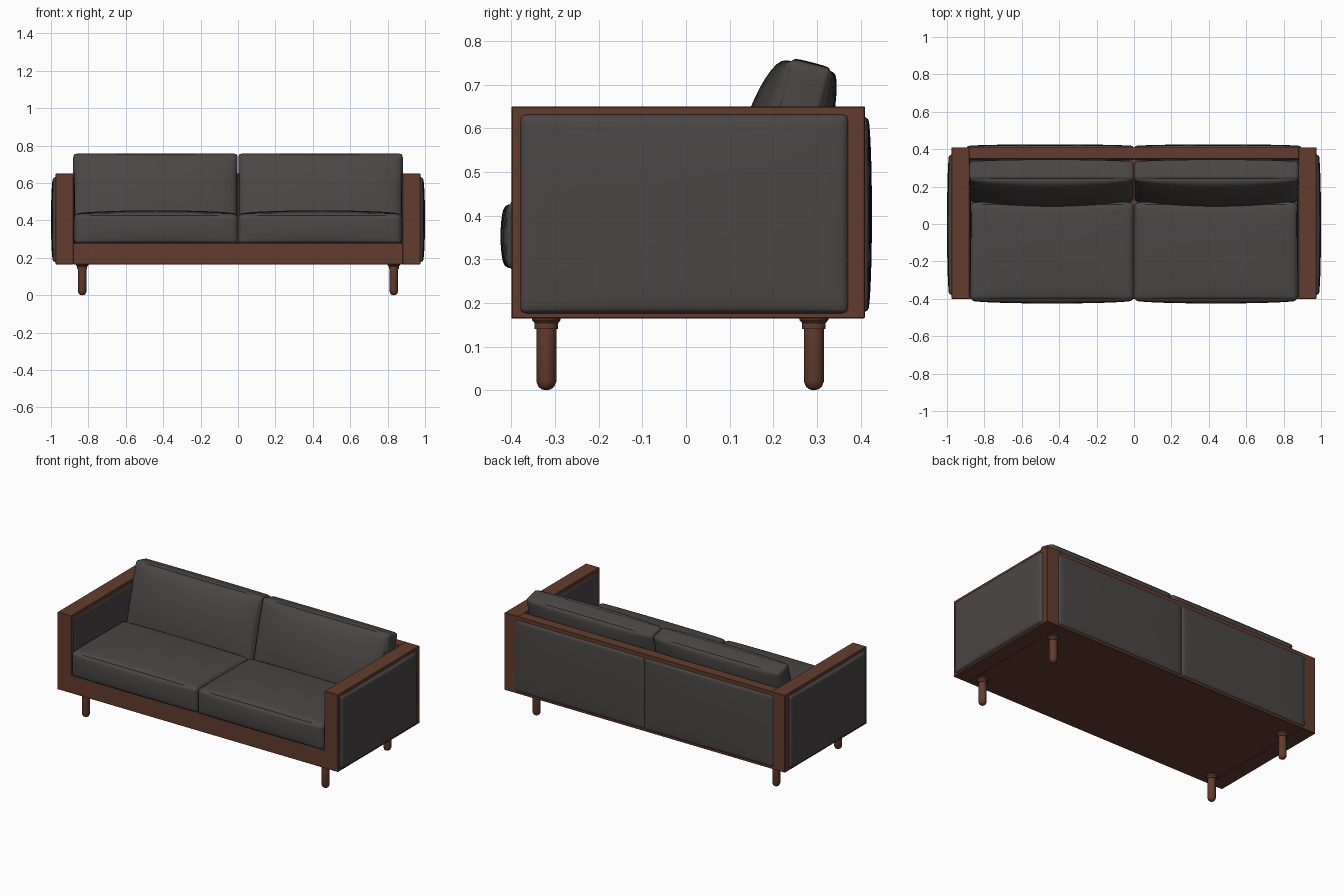
import bpy, bmesh, math
from mathutils import Vector, Matrix

if "Cube" in bpy.data.objects:
    bpy.data.objects.remove(bpy.data.objects["Cube"])


def material(name, rgb):
    m = bpy.data.materials.new(name)
    m.diffuse_color = (*rgb, 1)
    m.use_nodes = True
    m.node_tree.nodes["Principled BSDF"].inputs["Base Color"].default_value = m.diffuse_color
    return m


WOOD = material("walnut wood", (0.125, 0.045, 0.027))
FABRIC = material("charcoal fabric", (0.068, 0.061, 0.059))


def finish(bm, name, mat, mirror=False, smooth=None):
    bmesh.ops.recalc_face_normals(bm, faces=bm.faces[:])
    me = bpy.data.meshes.new(name)
    bm.to_mesh(me)
    bm.free()
    me.materials.append(mat)
    ob = bpy.data.objects.new(name, me)
    bpy.context.collection.objects.link(ob)
    if mirror:
        mod = ob.modifiers.new("mirror", 'MIRROR')
        mod.use_mirror_merge = False
        mod.use_clip = False
    if smooth:
        bpy.ops.object.select_all(action='DESELECT')
        ob.select_set(True)
        bpy.context.view_layer.objects.active = ob
        bpy.ops.object.shade_smooth_by_angle(angle=math.radians(smooth))
    return ob


def box(name, lo, hi, mirror=False):
    lo, hi = Vector(lo), Vector(hi)
    bm = bmesh.new()
    bmesh.ops.create_cube(bm, size=1)
    for v in bm.verts:
        v.co = (lo + hi) / 2 + v.co * (hi - lo)
    bmesh.ops.bevel(bm, geom=bm.edges[:], offset=0.002, segments=1, affect='EDGES')
    return finish(bm, name, WOOD, mirror)


def cushion(name, lo, hi, r, bulge, tilt=0.0):
    """Rounded box; bulge = (low side, high side) for each axis."""
    lo, hi = Vector(lo), Vector(hi)
    mid, half = (lo + hi) / 2, (hi - lo) / 2
    bm = bmesh.new()
    bmesh.ops.create_cube(bm, size=2)
    bmesh.ops.subdivide_edges(bm, edges=bm.edges[:], cuts=21, use_grid_fill=True)
    for v in bm.verts:
        # crowd the grid towards the edges, then round the corners
        s = [math.sin(max(-1, min(1, c)) * math.pi / 2) for c in v.co]
        q = Vector([s[i] * half[i] for i in range(3)])
        c = Vector([max(r - half[i], min(half[i] - r, q[i])) for i in range(3)])
        p = c + (q - c).normalized() * r
        for a in range(3):
            if abs(s[a]) > 0.9999:
                u, w = s[(a + 1) % 3], s[(a + 2) % 3]
                f = max(0, (1 - u * u) * (1 - w * w)) ** 0.5
                p[a] += bulge[a][s[a] > 0] * f * (1 if s[a] > 0 else -1)
        v.co = p
    bmesh.ops.transform(bm, matrix=Matrix.Translation(mid) @ Matrix.Rotation(tilt, 4, 'X'),
                        verts=bm.verts[:])
    return finish(bm, name, FABRIC, True, 60)


def leg(name, y):
    profile = [(0, 0), (0.010, 0.002), (0.018, 0.008), (0.023, 0.020), (0.023, 0.140),
               (0.027, 0.141), (0.027, 0.154), (0.033, 0.161), (0.033, 0.168), (0, 0.168)]
    bm = bmesh.new()
    vs = [bm.verts.new((0.833 + x, y, z)) for x, z in profile]
    es = [bm.edges.new(pair) for pair in zip(vs, vs[1:])]
    bmesh.ops.spin(bm, geom=vs + es, cent=(0.833, y, 0), axis=(0, 0, 1),
                   angle=math.tau, steps=32)
    bmesh.ops.remove_doubles(bm, verts=bm.verts[:], dist=0.0001)
    return finish(bm, name, WOOD, True, 35)


# wooden frame
box("arm_frame", (0.88, -0.40, 0.165), (0.975, 0.41, 0.65), True)
box("base_frame", (-0.882, -0.40, 0.165), (0.882, 0.41, 0.28))
box("back_frame", (-0.882, 0.347, 0.275), (0.882, 0.41, 0.65))

# legs
leg("front_leg", -0.32)
leg("back_leg", 0.293)

# padded panels set through the arms and back
cushion("arm_panel", (0.876, -0.38, 0.176), (0.987, 0.372, 0.632), 0.014,
        ((0.006, 0.013), (0, 0), (0, 0)))
cushion("back_panel", (0.001, 0.342, 0.178), (0.895, 0.416, 0.628), 0.012,
        ((0, 0), (0.004, 0.010), (0, 0)))

# loose seat and back cushions
cushion("seat_cushion", (0.002, -0.408, 0.274), (0.874, 0.11, 0.432), 0.02,
        ((0, 0.006), (0.017, 0.02), (0, 0.022)))
cushion("back_cushion", (0.002, 0.178, 0.275), (0.880, 0.278, 0.755), 0.016,
        ((0, 0.004), (0.068, 0.036), (0, 0.004)), tilt=-0.25)
